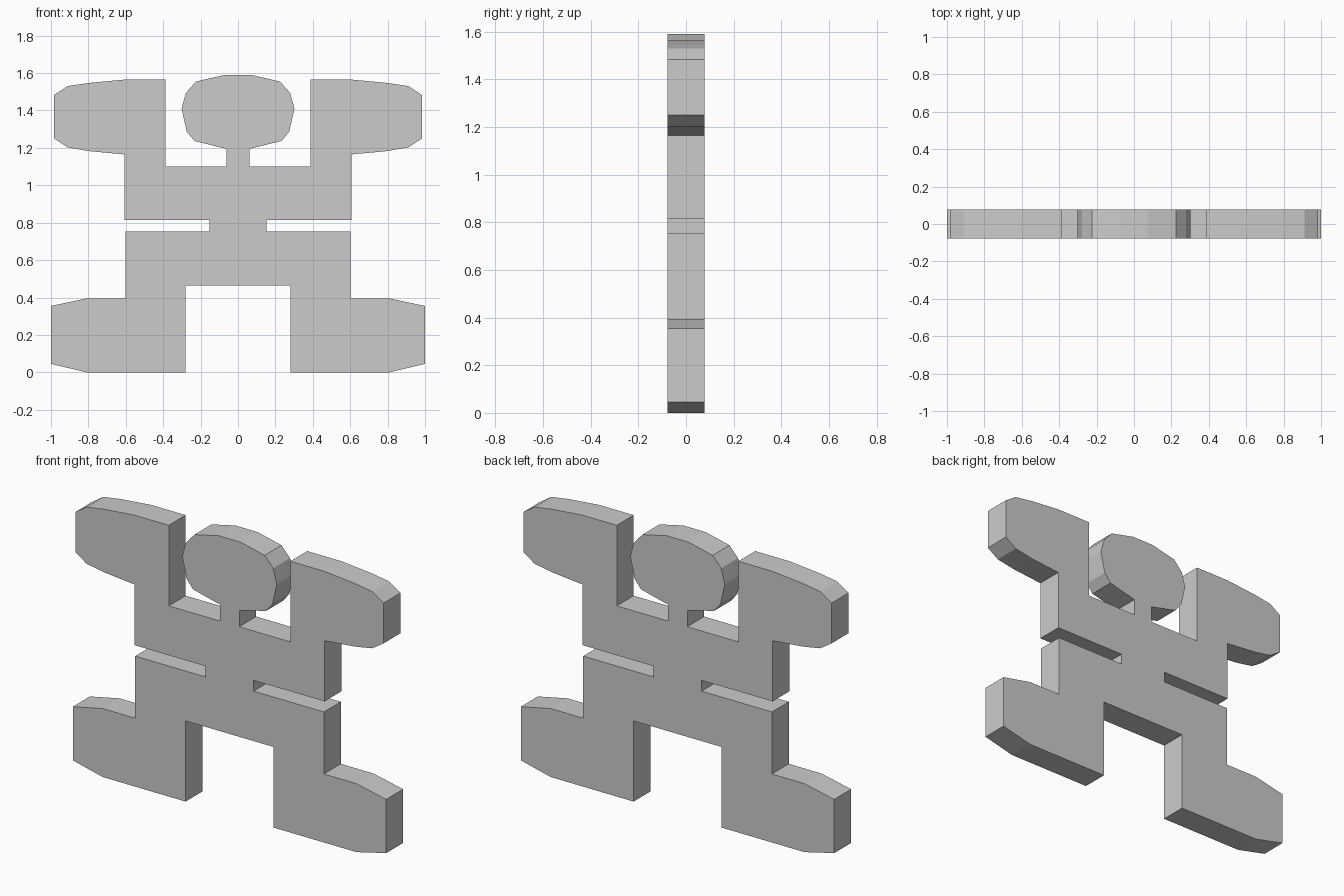
import bpy, bmesh

if "Cube" in bpy.data.objects:
    bpy.data.objects.remove(bpy.data.objects["Cube"])

HALF_DEPTH = 0.077

# Right half of the silhouette (x, z), from crotch up to the head top
leg = [(0.28, 0.465), (0.28, 0), (0.81, 0), (1.0, 0.045), (1.0, 0.355),
       (0.81, 0.395), (0.602, 0.395), (0.602, 0.753)]
waist = [(0.153, 0.753), (0.153, 0.815)]
arm = [(0.607, 0.815), (0.607, 1.165), (0.80, 1.183), (0.912, 1.203),
       (0.983, 1.25), (0.983, 1.483), (0.912, 1.53), (0.80, 1.547),
       (0.607, 1.565), (0.388, 1.565), (0.388, 1.10)]
head = [(0.062, 1.10), (0.062, 1.195), (0.233, 1.237), (0.274, 1.287),
        (0.302, 1.41), (0.278, 1.495), (0.224, 1.555), (0.071, 1.59)]


def mirrored(half):
    """Close a right-hand half profile with its mirror image."""
    return half + [(-x, z) for x, z in reversed(half)]


def extruded_plate(name, profile):
    """Flat plate: one outline face pushed through the depth."""
    bm = bmesh.new()
    face = bm.faces.new([bm.verts.new((x, -HALF_DEPTH, z)) for x, z in profile])
    result = bmesh.ops.extrude_face_region(bm, geom=[face], use_keep_orig=True)
    moved = [g for g in result["geom"] if isinstance(g, bmesh.types.BMVert)]
    bmesh.ops.translate(bm, verts=moved, vec=(0, 2 * HALF_DEPTH, 0))
    bmesh.ops.recalc_face_normals(bm, faces=bm.faces)
    mesh = bpy.data.meshes.new(name)
    bm.to_mesh(mesh)
    bm.free()
    obj = bpy.data.objects.new(name, mesh)
    bpy.context.collection.objects.link(obj)
    return obj


# Whole figure as one continuous cut-out
extruded_plate("cutout_figure", mirrored(leg + waist + arm + head))
